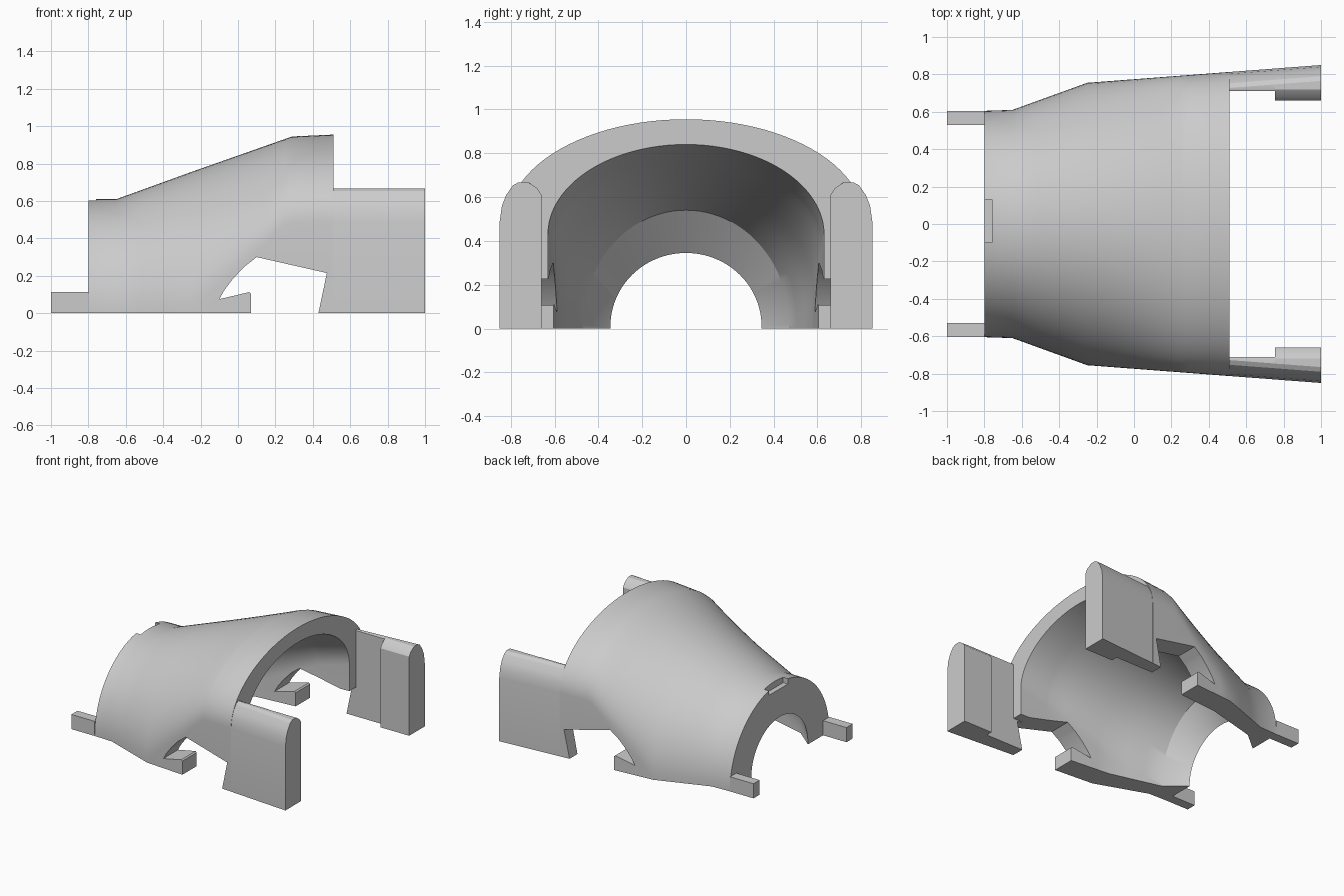
import bpy, bmesh, math

if "Cube" in bpy.data.objects:
    bpy.data.objects.remove(bpy.data.objects["Cube"])

grey = bpy.data.materials.new("light_grey")
grey.diffuse_color = (0.6, 0.6, 0.6, 1)
grey.use_nodes = True
grey.node_tree.nodes["Principled BSDF"].inputs["Base Color"].default_value = grey.diffuse_color


def loft(name, rings, helper=False):
    """Closed solid through equal-length rings of points, with capped ends."""
    bm = bmesh.new()
    vs = [[bm.verts.new(p) for p in r] for r in rings]
    n = len(vs[0])
    for a, b in zip(vs, vs[1:]):
        for i in range(n):
            j = (i + 1) % n
            bm.faces.new((a[i], a[j], b[j], b[i]))
    caps = [bm.faces.new(vs[0][::-1]), bm.faces.new(vs[-1])]
    bm.normal_update()
    bmesh.ops.triangulate(bm, faces=caps)
    if bm.calc_volume(signed=True) < 0:
        bmesh.ops.reverse_faces(bm, faces=bm.faces)
    bm.normal_update()
    me = bpy.data.meshes.new(name)
    bm.to_mesh(me)
    bm.free()
    ob = bpy.data.objects.new(name, me)
    bpy.context.collection.objects.link(ob)
    me.materials.append(grey)
    ob.hide_render = helper
    return ob


def box(name, x0, x1, y0, y1, z0, z1, helper=False):
    return loft(name, [[(x, y0, z0), (x, y1, z0), (x, y1, z1), (x, y0, z1)]
                       for x in (x0, x1)], helper)


def interp(table, x):
    for a, b in zip(table, table[1:]):
        if x <= b[0] + 1e-6:
            t = (x - a[0]) / (b[0] - a[0])
            return [p + (q - p) * t for p, q in zip(a[1:], b[1:])]
    return table[-1][1:]


# Shell sections: x, half width, crown height, height of straight sides
OUTER = [(-0.8, 0.605, 0.61, 0.01), (-0.65, 0.61, 0.61, 0.01),
         (-0.25, 0.755, 0.755, 0.02), (0.25, 0.793, 0.931, 0.47),
         (0.29, 0.796, 0.945, 0.48), (0.51, 0.813, 0.955, 0.49)]
INNER = [(-0.8, 0.345, 0.345, 0.01), (-0.65, 0.47, 0.54, 0.02),
         (-0.25, 0.575, 0.643, 0.12), (0.25, 0.62, 0.772, 0.36),
         (0.51, 0.63, 0.84, 0.43)]


def arch(table, x, n=48):
    w, h, s = interp(table, x)
    pts = [(x, w, 0)]
    for i in range(n + 1):
        t = math.pi * i / n
        pts.append((x, w * math.cos(t), s + (h - s) * math.sin(t)))
    return pts + [(x, -w, 0)]


xs = [-0.8, -0.65, -0.52, -0.38, -0.25, -0.15, -0.05, 0.05, 0.15, 0.25, 0.29, 0.4, 0.51]
shell = loft("half_shell", [arch(OUTER, x) + arch(INNER, x)[::-1] for x in xs])

# Cutters: hooked side opening, lower inside trim, crown notch
hook = [(0.07, -0.1), (0.07, 0.105), (0.06, 0.113), (-0.1, 0.075), (-0.075, 0.12),
        (-0.03, 0.18), (0.03, 0.245), (0.1, 0.3), (0.475, 0.215), (0.43, 0), (0.41, -0.1)]
cutters = [
    loft("side_opening_cutter", [[(x, y, z) for x, z in hook] for y in (-1.2, 1.2)], True),
    box("inner_trim_cutter", 0.40, 0.6, -0.71, 0.71, -0.1, 0.225, True),
    box("crown_notch_cutter", -0.9, -0.76, -0.1, 0.13, 0.56, 0.8, True),
]
bpy.context.view_layer.objects.active = shell
for c in cutters:
    m = shell.modifiers.new(c.name, 'BOOLEAN')
    m.operation = 'DIFFERENCE'
    m.solver = 'EXACT'
    m.object = c
    bpy.ops.object.modifier_apply(modifier=m.name)
for c in cutters:
    bpy.data.objects.remove(c)

parts = [shell]


def arm_ring(x, s, inner):
    o = 0.755 + 0.076 * (x + 0.25)
    sec = [(inner, 0), (inner, 0.61)] if inner < 0.7 else [(inner, 0), (inner, 0.663)]
    sec += [(max(inner, 0.675) + 0.004, 0.64 if inner < 0.7 else 0.665),
            (0.72, 0.667), (o - 0.085, 0.667), (o - 0.06, 0.653), (o - 0.03, 0.61),
            (o - 0.01, 0.56), (o, 0.49), (o, 0)]
    return [(x, s * y, z) for y, z in sec]


for s, side in ((-1, "front"), (1, "back")):
    # Side arm: thin root, thicker pad at the tip
    parts.append(loft(side + "_arm_root", [arm_ring(x, s, 0.71) for x in (0.51, 0.755)]))
    parts.append(loft(side + "_arm_pad", [arm_ring(x, s, 0.66) for x in (0.755, 1.0)]))
    # Locating tab at the narrow end
    y0, y1 = sorted((s * 0.53, s * 0.605))
    parts.append(box(side + "_tab", -1.0, -0.8, y0, y1, 0, 0.113))

# Smooth curved faces, keep edges sharp
bpy.ops.object.select_all(action='DESELECT')
for p in parts:
    p.select_set(True)
bpy.context.view_layer.objects.active = shell
bpy.ops.object.shade_smooth_by_angle(angle=math.radians(25))
